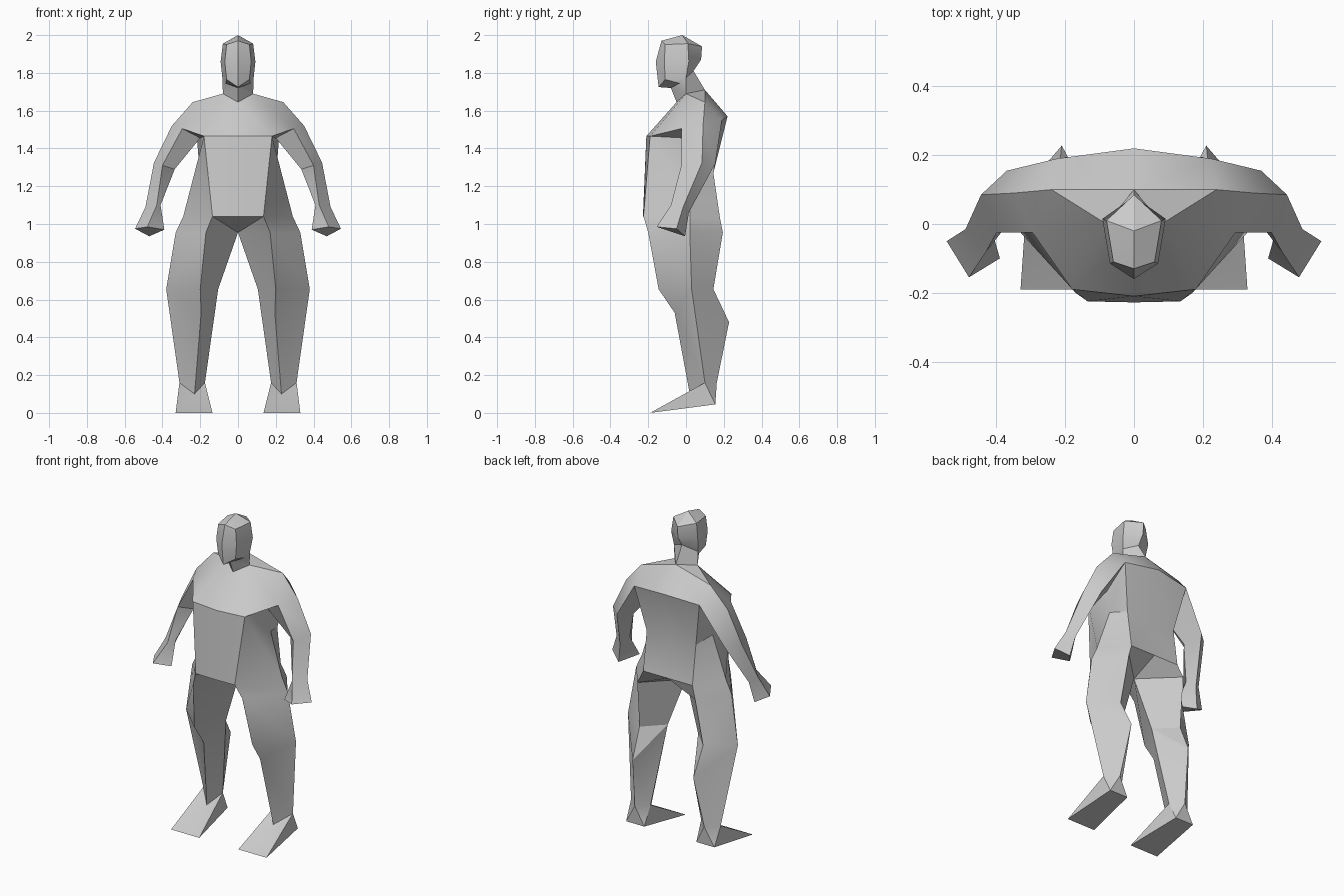
import bpy, bmesh, math
from mathutils import Matrix

if "Cube" in bpy.data.objects:
    bpy.data.objects.remove(bpy.data.objects["Cube"])

bm = bmesh.new()
cache = {}


def face(*pts):
    """Add a polygon, sharing vertices and skipping repeated corners."""
    vs = []
    for p in pts:
        if p not in cache:
            cache[p] = bm.verts.new(p)
        if cache[p] not in vs:
            vs.append(cache[p])
    if len(vs) > 2:
        bm.faces.new(vs)


def loft(rings, closed=True):
    """Skin a stack of equal-length rings."""
    for a, b in zip(rings, rings[1:]):
        n = len(a)
        for i in range(n if closed else n - 1):
            j = (i + 1) % n
            face(a[i], a[j], b[j], b[i])


# Shared joints (right half)
neck_f, neck_s, neck_b = (0, -.05, 1.645), (.08, .0, 1.69), (0, .1, 1.71)
arm_f, arm_t = (.295, -.025, 1.505), (.35, .09, 1.52)
arm_b, arm_u = (.225, .19, 1.55), (.2, .0, 1.455)
hip_f, hip_o = (.17, -.2, .955), (.33, .02, .955)
hip_b, crotch = (.2, .195, .955), (0, 0, .955)

# Head and neck: front, cheek, side, back
crown = (0, -.02, 2.0)
jaw_s, nape = (.083, 0, 1.775), (0, .04, 1.81)
loft([
    [crown] * 4,
    [(0, -.13, 1.97), (.06, -.11, 1.95), (.08, .01, 1.955), (0, .085, 1.94)],
    [(0, -.16, 1.86), (.07, -.115, 1.86), (.092, .015, 1.86), (0, .08, 1.87)],
    [(0, -.145, 1.725), (.06, -.11, 1.765), jaw_s, nape],
    [(0, -.08, 1.72), (.065, -.035, 1.745), jaw_s, nape],
    [neck_f, neck_s, neck_s, neck_b],
], closed=False)

# Torso
shoulder = (.24, .1, 1.645)
chest, chest_c = (0, -.21, 1.465), (.18, -.19, 1.465)
back = (0, .22, 1.57)
waist_s, waist_b, waist_c = (.205, .03, 1.3), (.17, .145, 1.27), (0, .14, 1.25)
belly, belly_c = (0, -.228, 1.04), (.135, -.225, 1.04)
side, rear, rear_c = (.29, .02, 1.04), (.17, .18, 1.03), (0, .18, 1.03)
face(neck_f, chest, chest_c, neck_s)
face(neck_s, chest_c, arm_f, shoulder)
face(neck_s, shoulder, neck_b)
face(shoulder, arm_f, arm_t)
face(shoulder, arm_t, arm_b)
face(neck_b, shoulder, arm_b, back)
face(chest, belly, belly_c, chest_c)
face(chest_c, belly_c, side, waist_s)
face(chest_c, waist_s, arm_u)
face(chest_c, arm_u, arm_f)
face(back, arm_b, waist_b, waist_c)
face(arm_b, arm_u, waist_s, waist_b)
face(waist_s, side, rear, waist_b)
face(waist_c, waist_b, rear, rear_c)
face(belly, belly_c, crotch)
face(belly_c, hip_f, crotch)
face(belly_c, side, hip_o, hip_f)
face(side, rear, hip_b, hip_o)
face(rear_c, rear, hip_b, crotch)

# Arm and fist: front, outer, back, inner
fist = [(.48, -.155, .985), (.545, -.05, .975), (.47, -.005, .935), (.39, -.1, .97)]
loft([
    [arm_f, arm_t, arm_b, arm_u],
    [(.40, -.025, 1.31), (.445, .085, 1.325), (.37, .155, 1.32), (.335, .04, 1.29)],
    [(.43, -.08, 1.10), (.49, -.015, 1.09), (.445, .015, 1.06), (.41, -.03, 1.10)],
    fist,
])
face(*fist)

# Leg: front, outer, back, inner
knee_o, knee_i = (.38, .03, .655), (.105, .03, .655)
ank_f, ank_o, ank_b, ank_i = (.23, .02, .1), (.31, .1, .16), (.24, .163, .16), (.175, .1, .16)
loft([
    [hip_f, hip_o, hip_b, crotch],
    [(.2, -.145, .655), knee_o, (.22, .145, .655), knee_i],
    [(.195, -.06, .53), knee_o, (.21, .228, .48), knee_i],
    [ank_f, ank_o, ank_b, ank_i],
])

# Foot
toe_i, toe_o = (.135, -.19, 0), (.33, -.19, 0)
heel_i, heel_o = (.18, .155, .045), (.305, .155, .045)
face(ank_f, toe_i, toe_o)
face(ank_f, toe_o, ank_o)
face(ank_o, toe_o, heel_o)
face(ank_o, heel_o, ank_b)
face(ank_b, heel_o, heel_i)
face(ank_b, heel_i, ank_i)
face(ank_i, heel_i, toe_i)
face(ank_i, toe_i, ank_f)
face(toe_i, toe_o, heel_o, heel_i)

# Mirror to the left half and weld the centre line
copy = bmesh.ops.duplicate(bm, geom=bm.verts[:] + bm.edges[:] + bm.faces[:])["geom"]
bmesh.ops.transform(bm, matrix=Matrix.Scale(-1, 4, (1, 0, 0)),
                    verts=[g for g in copy if isinstance(g, bmesh.types.BMVert)])
bmesh.ops.remove_doubles(bm, verts=bm.verts[:], dist=1e-4)
bmesh.ops.recalc_face_normals(bm, faces=bm.faces[:])

mesh = bpy.data.meshes.new("body")
bm.to_mesh(mesh)
bm.free()
body = bpy.data.objects.new("body", mesh)
bpy.context.collection.objects.link(body)
grey = bpy.data.materials.new("light_grey")
grey.diffuse_color = (.6, .6, .6, 1)
grey.use_nodes = True
grey.node_tree.nodes["Principled BSDF"].inputs["Base Color"].default_value = grey.diffuse_color
mesh.materials.append(grey)

# Soft shading with sharp creases
bpy.context.view_layer.objects.active = body
body.select_set(True)
bpy.ops.object.shade_smooth_by_angle(angle=math.radians(30))
